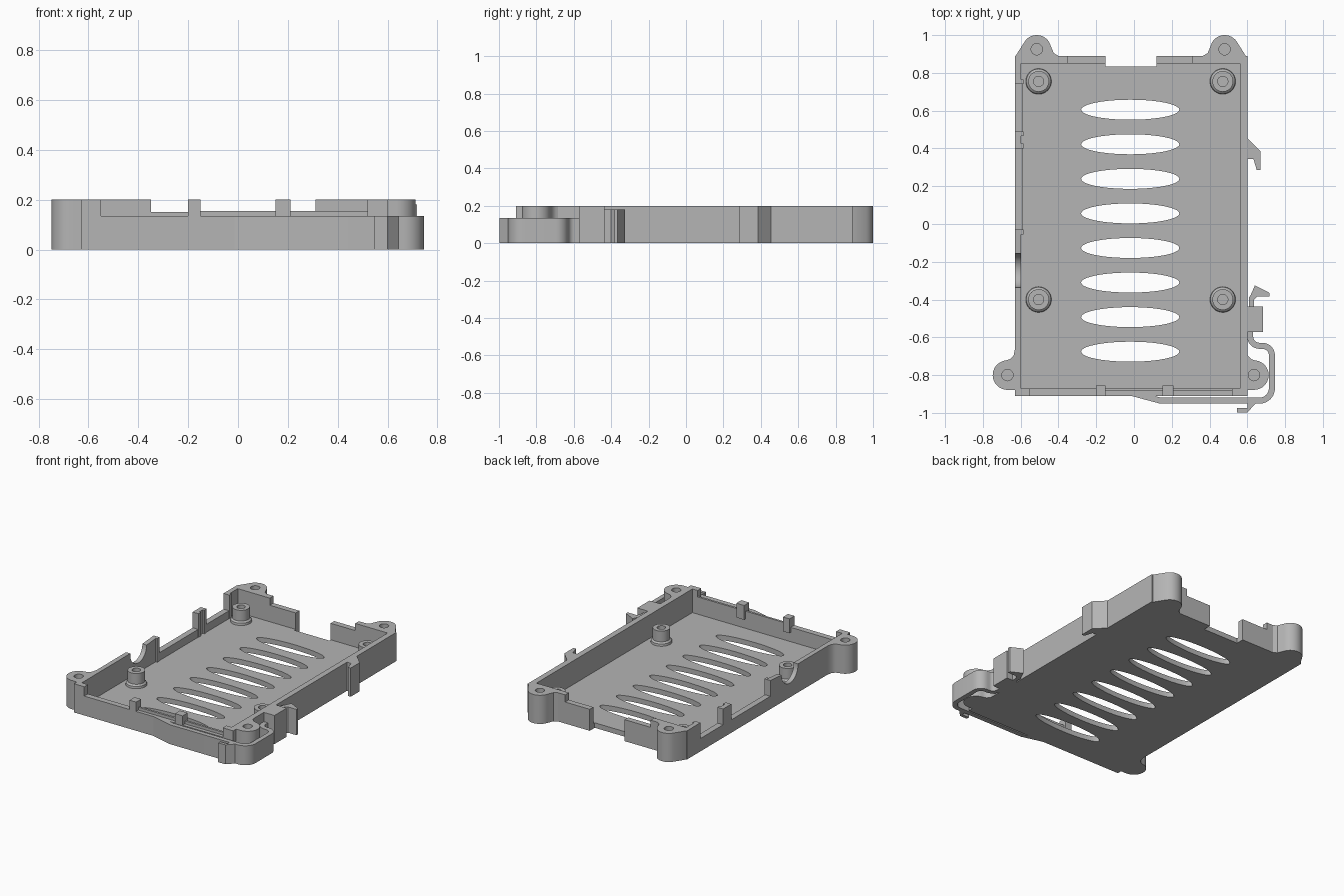
import bpy, bmesh
from math import sin, cos, pi, radians
from mathutils import Vector

cube = bpy.data.objects.get("Cube")
if cube:
    bpy.data.objects.remove(cube, do_unlink=True)

grey = bpy.data.materials.new("grey plastic")
grey.use_nodes = True
grey.diffuse_color = (0.46, 0.46, 0.46, 1)
grey.node_tree.nodes["Principled BSDF"].inputs["Base Color"].default_value = grey.diffuse_color

MID = -0.0175          # x of the tray's own centre line
TOP, FLOOR, ARM = 0.2, 0.035, 0.135


def finish(name, mesh):
    """Weld, shade and link a mesh as a named part."""
    bm = bmesh.new()
    bm.from_mesh(mesh)
    bmesh.ops.remove_doubles(bm, verts=bm.verts, dist=0.0001)
    bmesh.ops.recalc_face_normals(bm, faces=bm.faces)
    bm.to_mesh(mesh)
    bm.free()
    mesh.materials.clear()
    mesh.materials.append(grey)
    obj = bpy.data.objects.new(name, mesh)
    bpy.context.collection.objects.link(obj)
    bpy.ops.object.select_all(action='DESELECT')
    obj.select_set(True)
    bpy.context.view_layer.objects.active = obj
    bpy.ops.object.shade_smooth_by_angle(angle=radians(35))
    return obj


def slab(name, loops, lo, hi, axis='z'):
    """Extrude an outline (further loops are holes) from lo to hi along an axis."""
    curve = bpy.data.curves.new(name, 'CURVE')
    curve.dimensions, curve.fill_mode = '2D', 'BOTH'
    curve.extrude = (hi - lo) / 2
    for loop in loops:
        spline = curve.splines.new('POLY')
        spline.points.add(len(loop) - 1)
        for p, (u, v) in zip(spline.points, loop):
            p.co = (u, v, 0, 1)
        spline.use_cyclic_u = True
    temp = bpy.data.objects.new("temp", curve)
    bpy.context.collection.objects.link(temp)
    graph = bpy.context.evaluated_depsgraph_get()
    mesh = bpy.data.meshes.new_from_object(temp.evaluated_get(graph))
    bpy.data.objects.remove(temp, do_unlink=True)
    mid = (lo + hi) / 2
    for vert in mesh.vertices:
        u, v, w = vert.co
        vert.co = {'x': (w + mid, u, v), 'y': (u, mid - w, v), 'z': (u, v, w + mid)}[axis]
    return finish(name, mesh)


def rect(x0, x1, y0, y1):
    return [(x0, y0), (x1, y0), (x1, y1), (x0, y1)]


def arc(cx, cy, rx, ry, a0, a1, n=20):
    return [(cx + rx * cos(radians(a0 + (a1 - a0) * i / n)),
             cy + ry * sin(radians(a0 + (a1 - a0) * i / n))) for i in range(n + 1)]


def ellipse(cx, cy, rx, ry, n=40):
    return arc(cx, cy, rx, ry, 0, 360, n)[:-1]


def flip(loop):
    return [(2 * MID - x, y) for x, y in loop]


def ribbon(path, width):
    """Outline of a strip of constant width along a path."""
    pts = [Vector(p) for p in path]
    left, right = [], []
    for i, p in enumerate(pts):
        a = (p - pts[i - 1]).normalized() if i else (pts[1] - p).normalized()
        b = (pts[i + 1] - p).normalized() if i < len(pts) - 1 else a
        t = (a + b).normalized()
        off = Vector((-t.y, t.x)) * (width / 2 / max(t.dot(a), 0.5))
        left.append(tuple(p + off))
        right.append(tuple(p - off))
    return left + right[::-1]


# Floor with a row of oval vents and a notch in the back edge
outline = [(-0.63, -0.91), (0.6, -0.91), (0.6, 0.89), (0.12, 0.89),
           (0.12, 0.835), (-0.15, 0.835), (-0.15, 0.89), (-0.63, 0.89)]
vents = [ellipse(-0.02, 0.605 - 0.183 * i, 0.26, 0.053) for i in range(8)]
slab("floor", [outline] + vents, 0, FLOOR)

# Left wall, plain
slab("left_wall", [rect(-0.91, 0.88, 0, TOP)], 0.56, 0.6, 'x')

# Right wall with two port cutouts and a round socket cutout
ports = [(0.74, 0.49), (0.40, -0.03)]
profile = [(-0.91, 0), (0.88, 0), (0.88, TOP)]
for a, b in ports:
    profile += [(a, TOP), (a, 0.09), (b, 0.09), (b, TOP)]
profile += arc(-0.245, TOP - 0.01, 0.09, 0.09, 0, -180) + [(-0.335, TOP), (-0.91, TOP)]
slab("right_wall", [profile], -0.63, -0.597, 'x')
for a, b in ports:
    slab("port_sill", [rect(b, a, FLOOR, 0.09)], -0.6, -0.588, 'x')
    for y in (b - 0.025, a):
        slab("port_post", [rect(y, y + 0.025, FLOOR, TOP)], -0.6, -0.585, 'x')

# Front wall: low between the corners, with two tabs
low = 0.135
profile = [(-0.63, 0), (0.6, 0), (0.6, TOP)]
for a, b in ((0.52, 0.21), (0.15, -0.15), (-0.2, -0.55)):
    profile += [(a, TOP), (a, low), (b, low), (b, TOP)]
slab("front_wall", [profile + [(-0.63, TOP)]], -0.91, -0.87, 'y')
for a, b in ((-0.165, 0.15), (0.21, 0.52)):
    slab("front_lip", [rect(a, b, low, 0.155)], -0.885, -0.87, 'y')
for a, b in ((-0.2, -0.15), (0.15, 0.21)):
    slab("front_tab", [rect(a, b, 0.1, TOP)], -0.89, -0.855, 'y')

# Back wall halves, stepping down toward the open middle
for name, end, step, gap in (("back_wall_right", -0.63, -0.35, -0.15),
                             ("back_wall_left", 0.6, 0.31, 0.12)):
    slab(name, [[(end, 0), (gap, 0), (gap, 0.15), (step, 0.15), (step, TOP), (end, TOP)]],
         0.85, 0.89, 'y')

# Corner screw ears, each with a blind hole
back_ear = ([(-0.63, 0.85), (-0.63, 0.885)] + arc(-0.515, 0.925, 0.076, 0.075, 150, 15)
            + [(-0.425, 0.905), (-0.4, 0.89), (-0.4, 0.85)])
front_ear = ([(-0.6, -0.65), (-0.63, -0.66), (-0.637, -0.695), (-0.655, -0.715)]
             + arc(-0.67, -0.8, 0.078, 0.078, 95, 270) + [(-0.6, -0.878)])
for name, ear, c in (("back", back_ear, (-0.515, 0.925)), ("front", front_ear, (-0.67, -0.8))):
    hole = ellipse(*c, 0.03, 0.03, 24)
    for side, fn in (("right", list), ("left", flip)):
        slab(f"{name}_{side}_ear_base", [fn(ear)], 0, 0.06)
        slab(f"{name}_{side}_ear", [fn(ear), fn(hole)], 0.06, TOP)


# Board standoffs: turned posts with a flared foot and blind hole
def standoff(x, y):
    bm = bmesh.new()
    prof = [(0.068, FLOOR), (0.066, 0.05), (0.055, 0.06), (0.055, 0.135),
            (0.027, 0.135), (0.027, 0.05), (0, 0.05)]
    verts = [bm.verts.new((r, 0, z)) for r, z in prof]
    edges = [bm.edges.new(pair) for pair in zip(verts, verts[1:])]
    bmesh.ops.spin(bm, geom=verts + edges, cent=(0, 0, 0), axis=(0, 0, 1),
                   angle=2 * pi, steps=32)
    mesh = bpy.data.meshes.new("standoff")
    bm.to_mesh(mesh)
    bm.free()
    finish("standoff", mesh).location = (x, y, 0)


for x in (-0.505, 0.47):
    for y in (0.755, -0.4):
        standoff(x, y)

# Fixed rail hook on the left wall
slab("fixed_hook", [[(0.59, 0.465), (0.67, 0.385), (0.67, 0.285), (0.65, 0.285),
                     (0.632, 0.345), (0.59, 0.345)]], 0, TOP)

# Sprung arm wrapping round the front left corner
path = ([(-0.02, -0.892), (0.14, -0.935)] + arc(0.665, -0.87, 0.065, 0.065, -90, 0, 10)
        + arc(0.68, -0.695, 0.05, 0.05, 0, 90, 8)
        + arc(0.665, -0.595, 0.05, 0.05, -90, -180, 8) + [(0.615, -0.55)])
slab("spring_arm", [ribbon(path, 0.032)], 0, ARM)
slab("arm_release_tab", [[(0.545, -0.997), (0.6, -0.997), (0.645, -0.95), (0.645, -0.93),
                          (0.6, -0.93), (0.6, -0.975), (0.545, -0.975)]], 0, ARM)
slab("arm_block", [rect(0.595, 0.682, -0.572, -0.437)], 0, TOP)
slab("sprung_hook", [[(0.608, -0.44), (0.635, -0.44), (0.635, -0.4), (0.655, -0.383),
                      (0.718, -0.383), (0.718, -0.365), (0.64, -0.325),
                      (0.618, -0.375), (0.608, -0.39)]], 0, 0.18)
